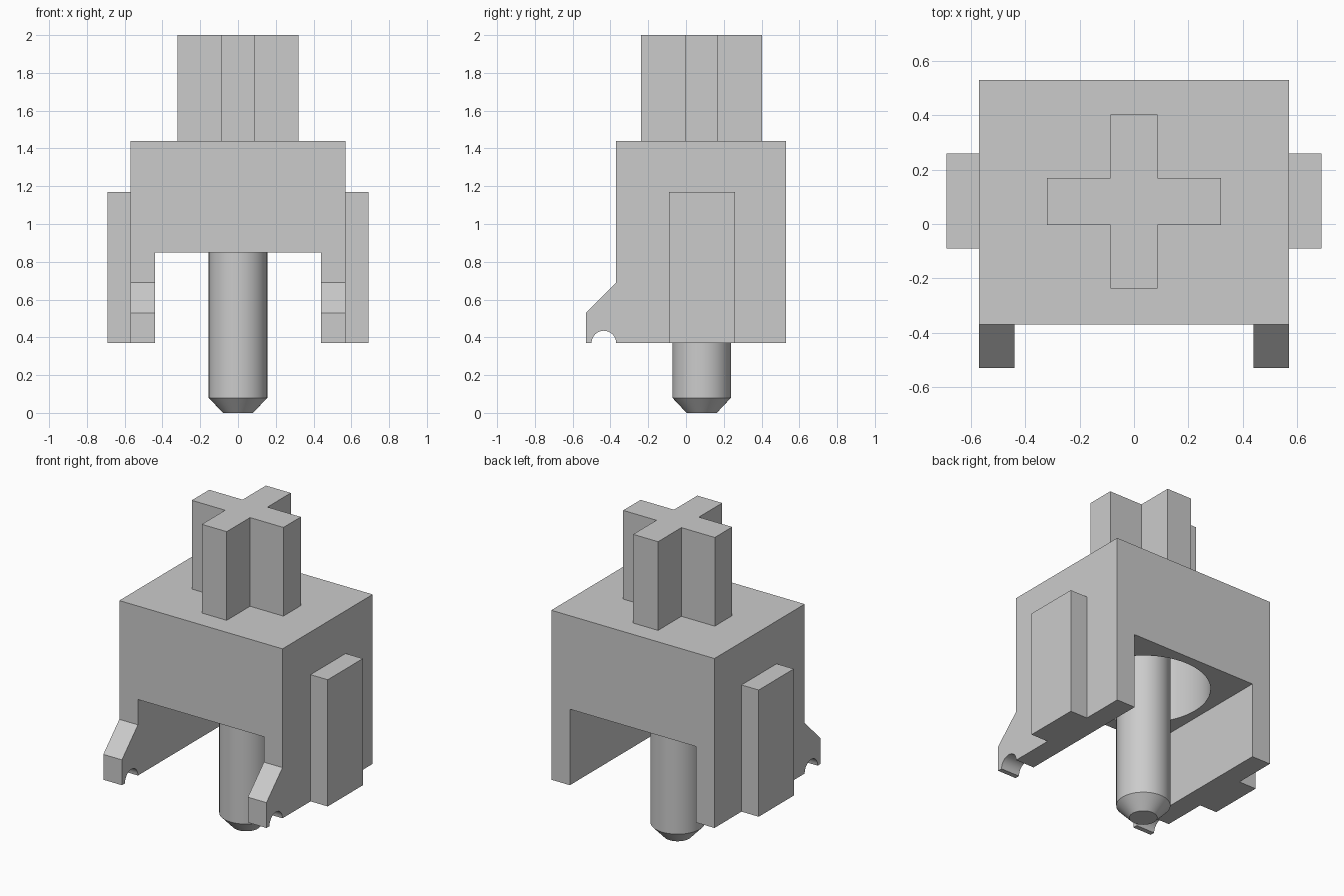
import bpy, bmesh, math
from mathutils import Vector

cube = bpy.data.objects.get("Cube")
if cube:
    bpy.data.objects.remove(cube, do_unlink=True)

grey = bpy.data.materials.new("plain grey plastic")
grey.use_nodes = True
colour = (0.6, 0.6, 0.6, 1)
grey.diffuse_color = colour
grey.node_tree.nodes["Principled BSDF"].inputs["Base Color"].default_value = colour

CENTRE_Y = 0.083   # shared axis of pin, bore and stem
BASE, CEILING, TOP = 0.37, 0.85, 1.44
BORE_TOP = 1.33


def finish(name, bm):
    bmesh.ops.recalc_face_normals(bm, faces=bm.faces)
    mesh = bpy.data.meshes.new(name)
    bm.to_mesh(mesh)
    bm.free()
    mesh.materials.append(grey)
    obj = bpy.data.objects.new(name, mesh)
    bpy.context.collection.objects.link(obj)
    return obj


def prism(name, profile, axis, start, end):
    """Extrude a closed 2D profile along x, y or z."""
    place = {"x": lambda a, b: (start, a, b),
             "y": lambda a, b: (a, start, b),
             "z": lambda a, b: (a, b, start)}[axis]
    bm = bmesh.new()
    face = bm.faces.new([bm.verts.new(place(a, b)) for a, b in profile])
    moved = bmesh.ops.extrude_face_region(bm, geom=[face])["geom"]
    shift = Vector([(end - start) * (axis == k) for k in "xyz"])
    bmesh.ops.translate(bm, vec=shift,
                        verts=[v for v in moved if isinstance(v, bmesh.types.BMVert)])
    return finish(name, bm)


def lathe(name, rings, sides=64):
    """Stack of circles (radius, height) about the shared axis, capped."""
    bm = bmesh.new()
    loops = []
    for r, z in rings:
        loops.append([bm.verts.new((r * math.cos(math.tau * i / sides),
                                    CENTRE_Y + r * math.sin(math.tau * i / sides), z))
                      for i in range(sides)])
    for low, high in zip(loops, loops[1:]):
        for i in range(sides):
            j = (i + 1) % sides
            bm.faces.new((low[i], low[j], high[j], high[i]))
    bm.faces.new(loops[0])
    bm.faces.new(loops[-1])
    return finish(name, bm)


def select_only(obj):
    bpy.ops.object.select_all(action="DESELECT")
    obj.select_set(True)
    bpy.context.view_layer.objects.active = obj


def smooth(obj):
    select_only(obj)
    bpy.ops.object.shade_smooth_by_angle(angle=math.radians(30))


# Housing: an upside-down channel with a round bore in its ceiling
housing = prism("housing",
                [(-0.57, BASE), (-0.44, BASE), (-0.44, CEILING), (0.44, CEILING),
                 (0.44, BASE), (0.57, BASE), (0.57, TOP), (-0.57, TOP)],
                "y", -0.37, 0.53)
cutter = lathe("bore_cutter", [(0.385, 0.7), (0.385, BORE_TOP)])
cutter.hide_render = True
bore = housing.modifiers.new("bore", "BOOLEAN")
bore.operation = "DIFFERENCE"
bore.solver = "EXACT"
bore.object = cutter
select_only(housing)
bpy.ops.object.modifier_apply(modifier=bore.name)
bpy.data.objects.remove(cutter, do_unlink=True)
smooth(housing)

# Cross-shaped stem
w, r = 0.087, 0.32
corner = [(r, -w), (r, w), (w, w)]
cross = []
for turn in range(4):
    for x, y in corner:
        for _ in range(turn):
            x, y = -y, x
        cross.append((x, y + CENTRE_Y))
prism("stem", cross, "z", TOP, 2.0)

# Guide pin with a chamfered tip
smooth(lathe("guide_pin", [(0.08, 0), (0.155, 0.08), (0.155, BORE_TOP)]))

# Side ribs and front hooks, one on each side
notch = [(-0.435 - 0.065 * math.cos(math.pi * i / 16),
          BASE + 0.065 * math.sin(math.pi * i / 16)) for i in range(17)]
hook = [(-0.37, 0.69), (-0.53, 0.53), (-0.53, BASE)] + notch
rib = [(-0.09, BASE), (0.26, BASE), (0.26, 1.17), (-0.09, 1.17)]
for side, s in (("left", 1), ("right", -1)):
    prism(side + "_rib", rib, "x", s * 0.57, s * 0.69)
    smooth(prism(side + "_hook", hook, "x", s * 0.44, s * 0.57))
